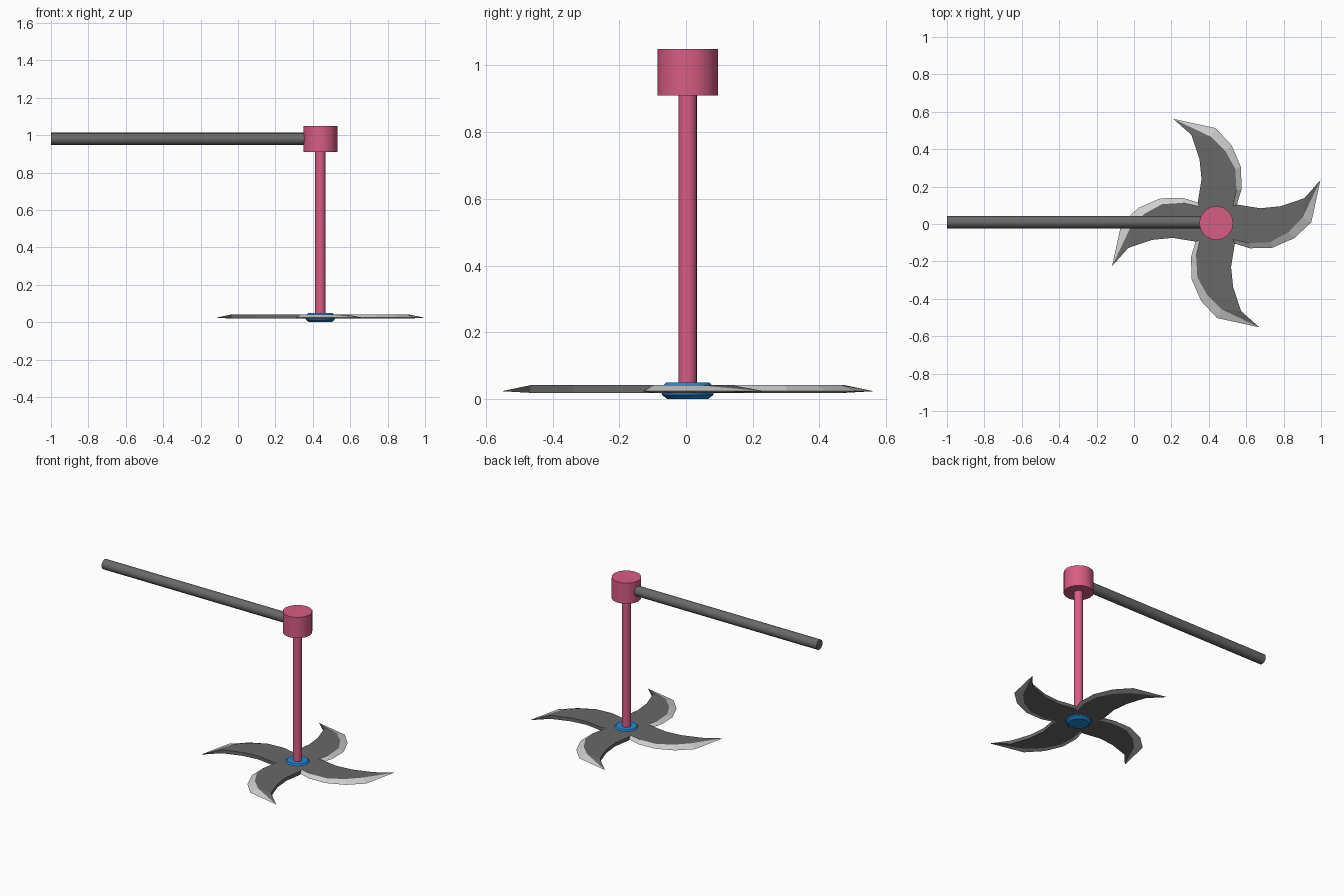
import bpy, bmesh, math
from mathutils import Vector, Matrix

if "Cube" in bpy.data.objects:
    bpy.data.objects.remove(bpy.data.objects["Cube"])

CX, CY = 0.44, 0.005      # rotor axis


def material(name, rgb):
    m = bpy.data.materials.new(name)
    m.diffuse_color = (*rgb, 1)
    m.use_nodes = True
    m.node_tree.nodes["Principled BSDF"].inputs["Base Color"].default_value = m.diffuse_color
    return m


PINK = material("pink", (0.68, 0.11, 0.23))
DARK = material("dark grey", (0.14, 0.14, 0.14))
LIGHT = material("light steel", (0.62, 0.62, 0.62))
BLUE = material("blue", (0.015, 0.25, 0.68))


def finish(name, bm, *mats):
    me = bpy.data.meshes.new(name)
    bmesh.ops.recalc_face_normals(bm, faces=bm.faces)
    bm.to_mesh(me)
    bm.free()
    for m in mats:
        me.materials.append(m)
    ob = bpy.data.objects.new(name, me)
    bpy.context.collection.objects.link(ob)
    return ob


def smooth(ob):
    bpy.ops.object.select_all(action='DESELECT')
    ob.select_set(True)
    bpy.context.view_layer.objects.active = ob
    bpy.ops.object.shade_smooth_by_angle(angle=math.radians(30))


def turned(name, profile, mat, sides, place):
    """Closed solid turned from (radius, height) rings."""
    bm = bmesh.new()
    rings = [[bm.verts.new(place @ Vector((r * math.cos(a), r * math.sin(a), z)))
              for a in (2 * math.pi * i / sides for i in range(sides))]
             for r, z in profile]
    for lo, hi in zip(rings, rings[1:]):
        for i in range(sides):
            j = (i + 1) % sides
            bm.faces.new((lo[i], lo[j], hi[j], hi[i]))
    bm.faces.new(rings[0])
    bm.faces.new(rings[-1])
    smooth(finish(name, bm, mat))


# Mast, top hub, side arm and blade boss
axis = Matrix.Translation((CX, CY, 0))
turned("mast", [(0.028, 0.04), (0.028, 0.92)], PINK, 16, axis)
turned("top_hub", [(0.091, 0.91), (0.091, 1.05)], PINK, 16, axis)
turned("side_arm", [(0.033, -1.0), (0.033, 0.38)], DARK, 16,
       Matrix.Translation((0, 0.01, 0.98)) @ Matrix.Rotation(math.pi / 2, 4, 'Y'))
turned("blade_boss", [(0.06, 0.0), (0.076, 0.012), (0.08, 0.025), (0.076, 0.038), (0.064, 0.05)],
       BLUE, 24, axis)

# Four-armed curved blade: concave back, sharpened outer edge
BACK = [(0.11, 0.099), (0.235, 0.079), (0.343, 0.09), (0.471, 0.133)]
TIP = (0.557, 0.23)
EDGE = [(0.508, 0.004), (0.417, -0.081), (0.30, -0.132), (0.18, -0.135), (0.099, -0.11)]
INNER = [(0.462, 0.03), (0.386, -0.048), (0.29, -0.101), (0.177, -0.108), (0.09, -0.088)]
TOP, BOTTOM, RIM = 0.042, 0.019, 0.024

bm = bmesh.new()
for k in range(4):
    rot = Matrix.Rotation(k * math.pi / 2, 3, 'Z')

    def face(pts, mat, flip=False):
        vs = [bm.verts.new(rot @ Vector((*p, z)) + Vector((CX, CY, 0))) for p, z in pts]
        bm.faces.new(vs[::-1] if flip else vs).material_index = mat

    next_inner = (-INNER[4][1], INNER[4][0])
    corner = (BACK[0][1], -BACK[0][0])
    tip = (TIP, RIM)
    for z, flip in ((TOP, False), (BOTTOM, True)):
        # flat side and sloping tip
        outline = [(0, 0)] + INNER[::-1] + BACK[::-1] + [next_inner]
        face([(p, z) for p in outline], 0, flip)
        face([(INNER[0], z), tip, (BACK[3], z)], 0, flip)
        # sharpened bevel
        face([(INNER[0], z), (EDGE[0], RIM), tip], 1, flip)
        for i in range(4):
            face([(INNER[i + 1], z), (EDGE[i + 1], RIM), (EDGE[i], RIM), (INNER[i], z)], 1, flip)
        face([(INNER[4], z), (corner, z), (EDGE[4], RIM)], 1, flip)
    # back wall
    for a, b in zip(BACK, BACK[1:]):
        face([(b, BOTTOM), (a, BOTTOM), (a, TOP), (b, TOP)], 0)
    face([tip, (BACK[3], BOTTOM), (BACK[3], TOP)], 0)
bmesh.ops.remove_doubles(bm, verts=bm.verts, dist=0.0005)
finish("curved_blade", bm, DARK, LIGHT)
